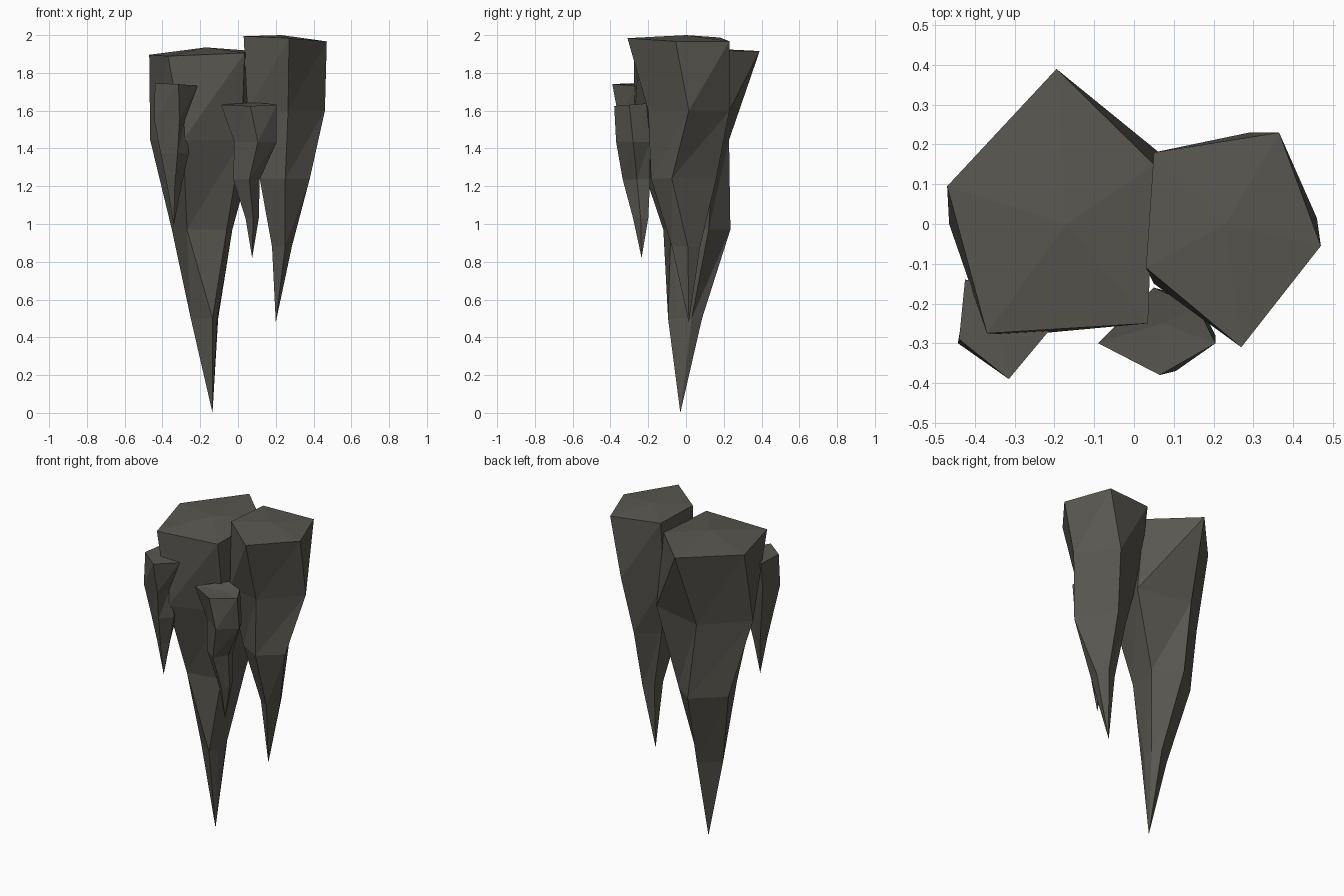
import bpy, bmesh

rock = bpy.data.materials.new("rock")
rock.diffuse_color = (0.10, 0.095, 0.08, 1)


def spike(name, cap, rings, tip, tilt=(0, 0)):
    """Faceted hanging spike: raised cap point, five-sided rings (z, outline), sharp tip."""
    bm = bmesh.new()
    loops = []
    for i, (z, pts) in enumerate(rings):
        k = 1 if i == 0 else 0
        loops.append([bm.verts.new((x, y, z + k * (tilt[0] * (x - cap[0]) + tilt[1] * (y - cap[1]))))
                      for x, y in pts])
    top, end = bm.verts.new(cap), bm.verts.new(tip)
    n = len(loops[0])
    for i in range(n):
        j = (i + 1) % n
        bm.faces.new((top, loops[0][i], loops[0][j]))
        for a, b in zip(loops, loops[1:]):
            bm.faces.new((a[i], b[i], a[j]))
            bm.faces.new((a[j], b[i], b[j]))
        bm.faces.new((end, loops[-1][j], loops[-1][i]))
    bmesh.ops.recalc_face_normals(bm, faces=bm.faces)
    me = bpy.data.meshes.new(name)
    bm.to_mesh(me)
    bm.free()
    me.materials.append(rock)
    bpy.context.collection.objects.link(bpy.data.objects.new(name, me))


# Outlines run anticlockwise from the back corner
# Largest spike, left
spike("large_spike", (-.17, 0, 1.935), [
    (1.905, [(-.195, .39), (-.47, .095), (-.37, -.275), (.035, -.25), (.05, .15)]),
    (1.445, [(-.233, .228), (-.465, 0), (-.29, -.28), (.02, -.17), (.10, .15)]),
    (0.97, [(-.175, .235), (-.35, .08), (-.27, -.12), (-.06, -.08), (-.03, .12)]),
    (0.50, [(-.135, .085), (-.25, -.01), (-.135, -.095), (-.11, -.04), (-.105, .03)]),
], (-.135, -.03, 0), (.04, .03))

# Second spike, right
spike("tall_spike", (.23, 0, 2.0), [
    (1.98, [(.365, .23), (.05, .18), (.03, -.11), (.27, -.31), (.47, -.055)]),
    (1.60, [(.29, .23), (.06, .13), (.05, -.15), (.265, -.20), (.46, .015)]),
    (1.24, [(.25, .16), (.12, .07), (.115, -.11), (.25, -.185), (.38, -.075)]),
    (0.88, [(.25, .075), (.185, .05), (.18, -.03), (.25, -.075), (.285, .01)]),
], (.2, .015, .48), (-.06, -.02))

# Small spike, front middle
spike("front_spike", (.07, -.25, 1.625), [
    (1.635, [(.16, -.21), (.05, -.16), (-.09, -.30), (.065, -.38), (.205, -.30)]),
    (1.435, [(.16, -.19), (.04, -.18), (-.02, -.28), (.105, -.37), (.205, -.28)]),
    (1.235, [(.10, -.19), (.01, -.20), (-.025, -.27), (.06, -.335), (.115, -.26)]),
    (1.03, [(.10, -.20), (.05, -.20), (.04, -.25), (.08, -.28), (.11, -.24)]),
], (.075, -.235, .82), (0, .08))

# Small spike, front left
spike("side_spike", (-.34, -.25, 1.74), [
    (1.738, [(-.26, -.16), (-.425, -.14), (-.44, -.29), (-.315, -.39), (-.215, -.27)]),
    (1.55, [(-.30, -.18), (-.42, -.16), (-.443, -.30), (-.31, -.355), (-.28, -.27)]),
    (1.375, [(-.28, -.20), (-.39, -.19), (-.41, -.28), (-.32, -.33), (-.26, -.26)]),
    (1.20, [(-.315, -.22), (-.36, -.22), (-.375, -.265), (-.335, -.29), (-.30, -.25)]),
], (-.34, -.25, .99), (-.06, -.03))
